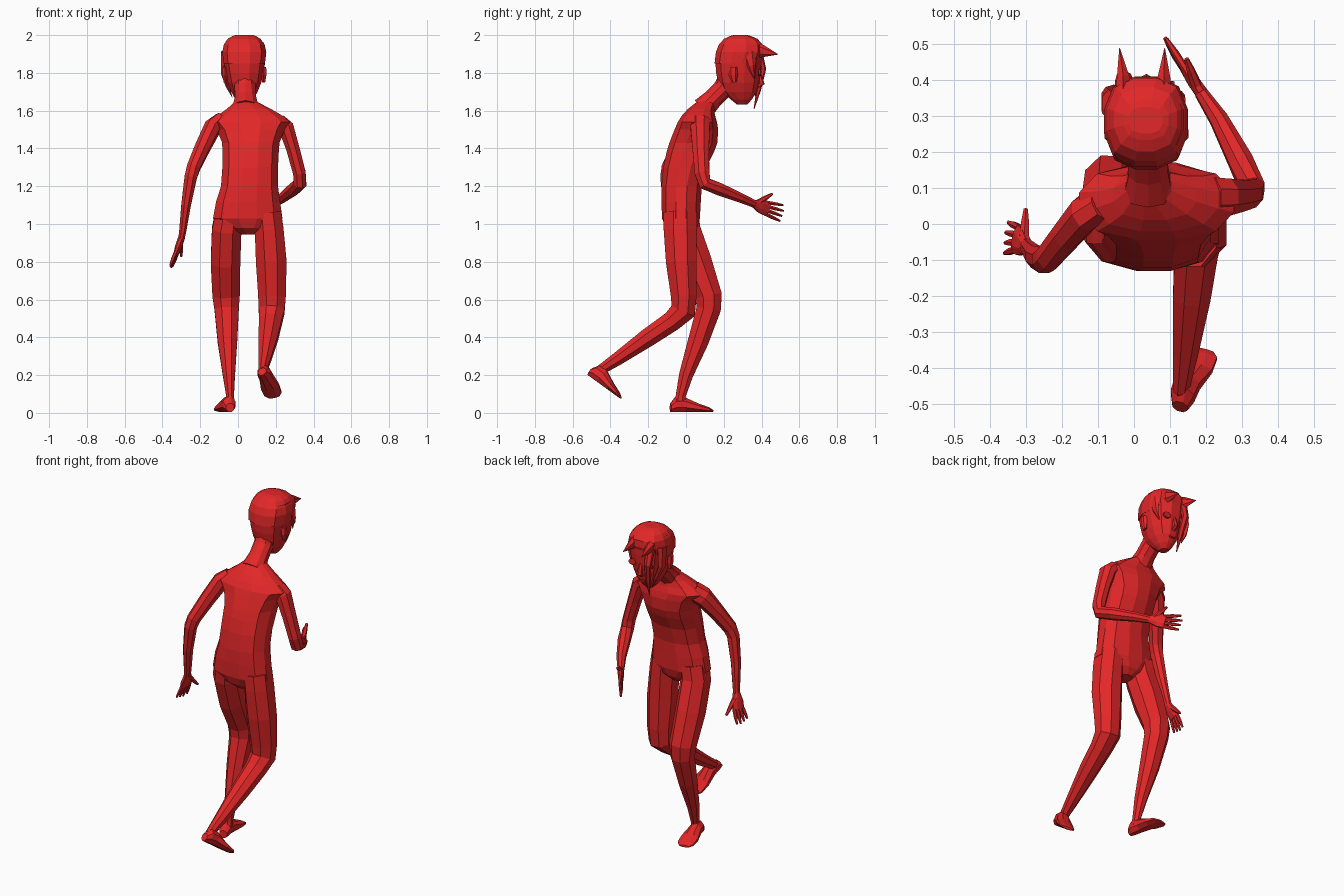
import bpy, bmesh, math
from mathutils import Vector as V

red = bpy.data.materials.new("clear red")
red.diffuse_color = (0.77, 0.02, 0.021, 1)


def loft(name, rings, sides=8, power=2.0):
    """Skin closed rings given as (centre, half-axis u, half-axis v)."""
    bm = bmesh.new()
    loops = []
    for c, u, v in rings:
        loop = []
        for i in range(sides):
            a = 2 * math.pi * (i + 0.5) / sides
            co, si = math.cos(a), math.sin(a)
            k = (abs(co) ** power + abs(si) ** power) ** (-1 / power)
            loop.append(bm.verts.new(V(c) + V(u) * co * k + V(v) * si * k))
        loops.append(loop)
    for a, b in zip(loops, loops[1:]):
        for i in range(sides):
            j = (i + 1) % sides
            bm.faces.new((a[i], a[j], b[j], b[i]))
    bm.faces.new(loops[0][::-1])
    bm.faces.new(loops[-1])
    bmesh.ops.recalc_face_normals(bm, faces=bm.faces)
    me = bpy.data.meshes.new(name)
    bm.to_mesh(me)
    bm.free()
    me.materials.append(red)
    ob = bpy.data.objects.new(name, me)
    bpy.context.collection.objects.link(ob)
    return ob


def tube(name, pts, sides=8, ref=(1, 0, 0)):
    """Limb along points (x, y, z, radius along ref, radius across)."""
    P = [V(p[:3]) for p in pts]
    rings = []
    for i, p in enumerate(pts):
        t = V((0, 0, 0))
        if i:
            t += (P[i] - P[i - 1]).normalized()
        if i < len(P) - 1:
            t += (P[i + 1] - P[i]).normalized()
        t.normalize()
        u = V(ref) - t * t.dot(V(ref))
        u.normalize()
        k = 1 / math.cos(math.pi / sides) ** 0.7
        rings.append((P[i], u * p[3] * k, t.cross(u) * p[4] * k))
    return loft(name, rings, sides)


def stack(name, rows, sides, power):
    """Horizontal rings: z, x min, x max, y min, y max."""
    return loft(name, [(((a + b) / 2, (c + d) / 2, z), ((b - a) / 2, 0, 0),
                        (0, (d - c) / 2, 0)) for z, a, b, c, d in rows], sides, power)


def foot(name, heel, toe, up):
    h, t, up = V(heel), V(toe), V(up).normalized()
    d = t - h
    w = d.cross(up).normalized()
    loft(name, [(h + d * s + up * ht / 2, w * hw, up * ht / 2) for s, hw, ht in
                ((0, .022, .045), (.12, .034, .08), (.33, .036, .078),
                 (.65, .05, .045), (.9, .048, .025), (1, .03, .012))], 8, 3.5)


def hand(name, wrist, knuckle, tip, wide, thumb):
    w, k, t, s = V(wrist), V(knuckle), V(tip), V(wide).normalized()
    mid = w.lerp(k, .5)
    tube(name + "_palm", [(*w, .022, .018), (*mid, .038, .017), (*k, .041, .012)], 8, s)
    for i in range(4):
        o = (i - 1.5) / 1.5
        a = k + s * o * .031 - (t - k) * .12
        b = k.lerp(t, 1 - .12 * abs(o - .3)) + s * o * .043
        m = a.lerp(b, .55)
        tube(f"{name}_finger_{i}", [(*a, .0095, .0095), (*m, .009, .009), (*b, .005, .005)], 6, s)
    a, b = w.lerp(k, .3) + s * .018, V(thumb)
    m = a.lerp(b, .55)
    tube(name + "_thumb", [(*a, .014, .014), (*m, .011, .011), (*b, .006, .006)], 6, (t - k))


# torso with sloping shoulders
stack("torso", [
    (.945, .015, .10, -.07, .03), (.98, -.06, .17, -.11, .06),
    (1.03, -.135, .238, -.128, .075), (1.12, -.118, .225, -.132, .08),
    (1.2, -.092, .214, -.132, .085), (1.3, -.085, .214, -.122, .11),
    (1.38, -.085, .218, -.105, .15), (1.43, -.086, .222, -.09, .168),
    (1.5, -.115, .25, -.062, .172), (1.54, -.155, .28, -.045, .165),
    (1.575, -.11, .235, -.022, .155), (1.61, -.06, .175, .01, .15),
    (1.645, -.02, .105, .055, .155), (1.67, 0, .085, .09, .165)], 12, 2.5)
# neck leaning forward
tube("neck", [(.04, .09, 1.61, .07, .06), (.04, .145, 1.665, .056, .05),
              (.037, .195, 1.715, .056, .052), (.035, .25, 1.80, .06, .06)], 10)

# head and hair cap
stack("head", [
    (1.632, .01, .058, .27, .325), (1.66, -.014, .082, .235, .35),
    (1.70, -.037, .105, .19, .375), (1.75, -.055, .125, .168, .388),
    (1.80, -.066, .135, .158, .396), (1.855, -.077, .144, .154, .402),
    (1.92, -.08, .148, .162, .404), (1.96, -.07, .138, .185, .39)], 12, 2.5)
stack("hair_cap", [
    (1.85, -.078, .144, .15, .385), (1.91, -.084, .151, .157, .41),
    (1.95, -.076, .142, .173, .406), (1.98, -.056, .12, .2, .38),
    (1.995, -.03, .096, .232, .345), (2.0, -.015, .08, .25, .325)], 12, 2.7)
# hair spikes and hanging locks
for i, x in enumerate((-.03, .083)):
    tip = -.04 if i == 0 else .085
    tube(f"hair_spike_{i}", [(x, .35, 1.925, .023, .045), (x, .405, 1.915, .018, .03),
                             (tip, .487, 1.898, .001, .001)], 6)
tube("long_lock", [(-.03, .385, 1.91, .024, .018), (-.028, .41, 1.82, .02, .013),
                   (-.012, .385, 1.71, .014, .011), (-.005, .36, 1.61, .002, .002)], 6)
tube("side_lock", [(-.07, .33, 1.91, .02, .04), (-.079, .345, 1.80, .012, .032),
                   (-.055, .365, 1.73, .01, .02), (-.03, .37, 1.67, .001, .001)], 6)
tube("temple_lock", [(.125, .33, 1.91, .018, .035), (.132, .345, 1.84, .01, .022),
                     (.118, .36, 1.77, .001, .001)], 6)
# face details
tube("nose", [(.034, .385, 1.81, .008, .008), (.034, .4, 1.745, .015, .015),
              (.034, .38, 1.725, .01, .006)], 6)
for i, x in enumerate((-.02, .088)):
    tube(f"eye_{i}", [(x, .383, 1.80, .024, .017), (x, .395, 1.80, .024, .017),
                      (x, .397, 1.80, .015, .011)], 10)
tube("mouth", [(.034, .355, 1.69, .022, .006), (.034, .376, 1.69, .018, .005)], 8)
for i, x in enumerate((-.068, .136)):
    tube(f"ear_{i}", [(x, .25, 1.83, .014, .02), (x, .25, 1.79, .015, .022),
                      (x, .255, 1.75, .008, .012)], 6)

# standing leg
tube("left_leg", [
    (-.045, -.02, 1.06, .075, .09), (-.06, -.01, .97, .08, .088),
    (-.066, .05, .8, .08, .088), (-.063, .12, .62, .074, .072),
    (-.06, .12, .55, .066, .066), (-.056, .065, .38, .053, .056),
    (-.048, .0, .2, .033, .038), (-.042, -.028, .09, .021, .027),
    (-.042, -.035, .045, .026, .03)])
foot("left_foot", (-.042, -.082, .005), (-.085, .14, .005), (0, 0, 1))

# trailing leg, bent at the knee
tube("right_leg", [
    (.155, -.03, 1.06, .075, .09), (.165, -.03, .97, .078, .09),
    (.176, -.025, .8, .083, .083), (.18, -.012, .62, .075, .07),
    (.178, -.015, .54, .07, .068), (.172, -.075, .485, .062, .055),
    (.16, -.2, .4, .053, .05), (.142, -.36, .288, .035, .036),
    (.13, -.455, .225, .023, .027), (.13, -.475, .2, .024, .026)])
foot("right_foot", (.128, -.52, .2), (.192, -.352, .079), (-.03, .59, .8))

# hanging arm
tube("left_arm", [
    (-.09, .06, 1.545, .04, .055), (-.135, .03, 1.51, .045, .055),
    (-.185, -.03, 1.41, .041, .045), (-.235, -.09, 1.3, .036, .04),
    (-.25, -.1, 1.25, .034, .037), (-.275, -.09, 1.1, .026, .032),
    (-.293, -.068, .96, .019, .024), (-.3, -.062, .92, .017, .022)])
hand("left_hand", (-.298, -.062, .93), (-.327, -.04, .845), (-.357, -.038, .768),
     (.15, 1, 0), (-.3, .04, .83))

# arm bent forward
tube("right_arm", [
    (.215, .075, 1.545, .04, .055), (.255, .075, 1.51, .043, .052),
    (.29, .078, 1.4, .036, .045), (.325, .085, 1.27, .034, .04),
    (.328, .1, 1.215, .035, .036), (.295, .175, 1.185, .035, .034),
    (.235, .29, 1.138, .026, .026), (.185, .365, 1.105, .018, .02)])
hand("right_hand", (.188, .362, 1.107), (.137, .435, 1.08), (.085, .515, 1.055),
     (0, .12, 1), (.145, .458, 1.16))
